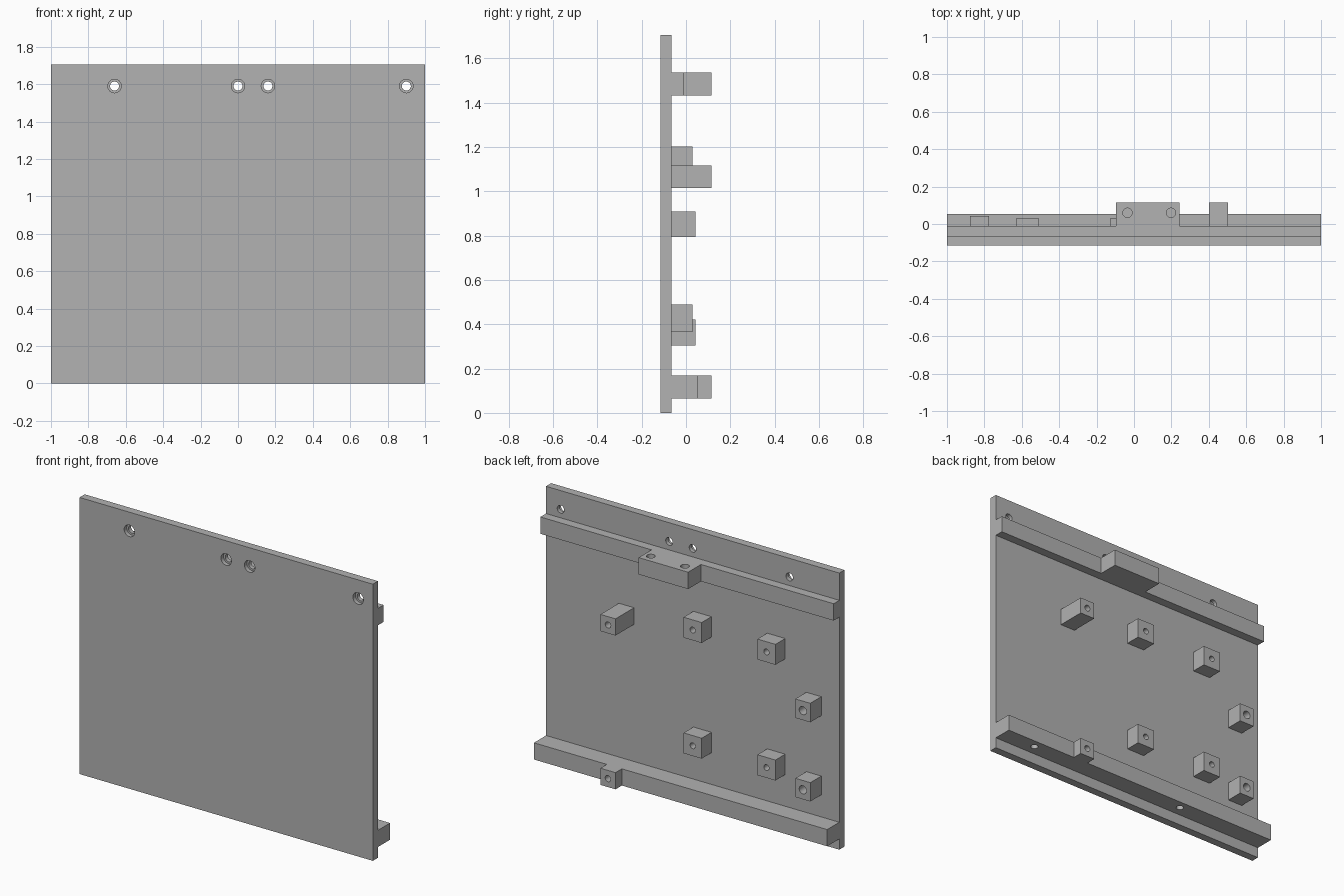
import bpy
import bmesh
import math
from mathutils import Matrix, Vector

cube = bpy.data.objects.get("Cube")
if cube:
    bpy.data.objects.remove(cube, do_unlink=True)

grey = bpy.data.materials.new("mid grey")
grey.use_nodes = True
grey.diffuse_color = (0.445, 0.445, 0.445, 1)
grey.node_tree.nodes["Principled BSDF"].inputs["Base Color"].default_value = grey.diffuse_color

FRONT, BACK, TOP = -0.115, -0.065, 1.705
TAB = 0.115        # furthest reach to the back
parts = []


def add_object(name, bm):
    bmesh.ops.recalc_face_normals(bm, faces=bm.faces)
    mesh = bpy.data.meshes.new(name)
    bm.to_mesh(mesh)
    bm.free()
    ob = bpy.data.objects.new(name, mesh)
    bpy.context.scene.collection.objects.link(ob)
    return ob


def slab(name, outline, z0, z1):
    """Extrude an outline in x, y from z0 up to z1."""
    bm = bmesh.new()
    face = bm.faces.new([bm.verts.new((x, y, z0)) for x, y in outline])
    new = bmesh.ops.extrude_face_region(bm, geom=[face])["geom"]
    bmesh.ops.translate(bm, vec=(0, 0, z1 - z0),
                        verts=[v for v in new if isinstance(v, bmesh.types.BMVert)])
    ob = add_object(name, bm)
    parts.append(ob)
    return ob


def box(name, x0, x1, y0, y1, z0, z1):
    return slab(name, [(x0, y0), (x1, y0), (x1, y1), (x0, y1)], z0, z1)


def rail(name, depth, tab0, tab1, z0, z1):
    """Full-width rail with one tab standing out at the back."""
    return slab(name, [(-1, BACK), (1, BACK), (1, depth), (tab1, depth), (tab1, TAB),
                       (tab0, TAB), (tab0, depth), (-1, depth)], z0, z1)


def drill(ob, holes):
    """Cut round holes, each given as start, end and radius."""
    for start, end, radius in holes:
        a, b = Vector(start), Vector(end)
        bm = bmesh.new()
        turn = (b - a).to_track_quat('Z', 'Y').to_matrix().to_4x4()
        bmesh.ops.create_cone(bm, cap_ends=True, segments=32, radius1=radius, radius2=radius,
                              depth=(b - a).length,
                              matrix=Matrix.Translation((a + b) / 2) @ turn)
        cutter = add_object("hole_cutter", bm)
        cutter.hide_render = True
        mod = ob.modifiers.new("hole", 'BOOLEAN')
        mod.operation, mod.solver, mod.object = 'DIFFERENCE', 'EXACT', cutter
        bpy.context.view_layer.update()
        graph = bpy.context.evaluated_depsgraph_get()
        mesh = bpy.data.meshes.new_from_object(ob.evaluated_get(graph))
        ob.modifiers.clear()
        ob.data = mesh
        bpy.data.objects.remove(cutter, do_unlink=True)


# Main panel with counterbored screw holes along the top
panel = box("panel", -1, 1, FRONT, BACK, 0, TOP)
for x in (-0.66, 0, 0.16, 0.9):
    drill(panel, [((x, FRONT - 0.05, 1.59), (x, BACK + 0.05, 1.59), 0.024),
                  ((x, FRONT - 0.05, 1.59), (x, FRONT + 0.025, 1.59), 0.036)])

# Upper rail with a wide tab, drilled from above
upper = rail("upper_rail", -0.01, -0.095, 0.242, 1.433, 1.537)
drill(upper, [((x, 0.06, 1.46), (x, 0.06, 1.6), 0.025) for x in (-0.035, 0.198)])

# Lower rail with a small tab, drilled from below and from the back
lower = rail("lower_rail", 0.053, 0.4, 0.503, 0.066, 0.169)
drill(lower, [((x, 0, 0), (x, 0, 0.14), 0.022) for x in (0.76, -0.35)])
drill(lower, [((0.452, 0.03, 0.118), (0.452, 0.2, 0.118), 0.019)])


def post(name, x0, x1, depth, z0, z1, radius):
    """Mounting post on the back with a blind hole in its end."""
    x, z = (x0 + x1) / 2, (z0 + z1) / 2
    ob = box(name, x0, x1, BACK, depth, z0, z1)
    drill(ob, [((x, depth - 0.08, z), (x, depth + 0.05, z), radius)])


# Mounting posts
post("long_post", 0.4, 0.503, TAB, 1.014, 1.117, 0.019)
for row, z0, z1 in (("upper", 1.077, 1.203), ("lower", 0.364, 0.49)):
    post(row + "_middle_post", -0.128, -0.005, 0.03, z0, z1, 0.018)
    post(row + "_outer_post", -0.631, -0.508, 0.03, z0, z1, 0.018)
for row, z0, z1 in (("upper", 0.793, 0.91), ("lower", 0.305, 0.421)):
    post(row + "_edge_post", -0.877, -0.775, 0.042, z0, z1, 0.025)

# Finish: one colour, smooth hole walls, sharp edges
bpy.ops.object.select_all(action='DESELECT')
for ob in parts:
    ob.data.materials.clear()
    ob.data.materials.append(grey)
    ob.select_set(True)
bpy.context.view_layer.objects.active = panel
bpy.ops.object.shade_smooth_by_angle(angle=math.radians(30))
